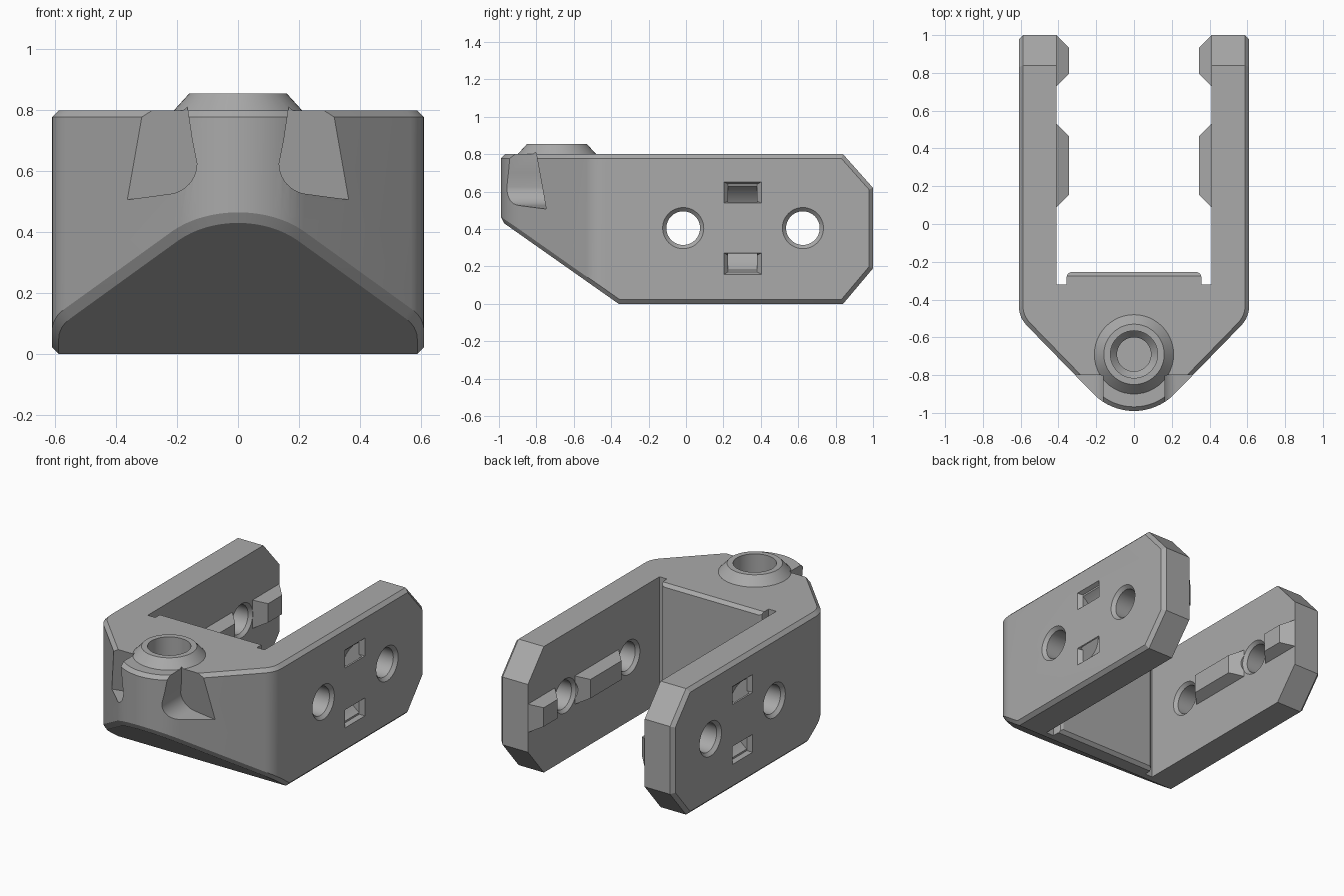
import bpy, bmesh
from math import sin, cos, pi, radians, sqrt

if "Cube" in bpy.data.objects:
    bpy.data.objects.remove(bpy.data.objects["Cube"], do_unlink=True)

grey = bpy.data.materials.new("neutral_grey")
grey.use_nodes = True
grey.diffuse_color = (0.4, 0.4, 0.4, 1)
grey.node_tree.nodes["Principled BSDF"].inputs["Base Color"].default_value = (0.4, 0.4, 0.4, 1)


def loft(name, rings):
    """Closed solid skinned through matching rings of points."""
    bm = bmesh.new()
    loops = [[bm.verts.new(p) for p in ring] for ring in rings]
    n = len(loops[0])
    for a, b in zip(loops, loops[1:]):
        for i in range(n):
            j = (i + 1) % n
            bm.faces.new((a[i], a[j], b[j], b[i]))
    bm.faces.new(loops[0])
    bm.faces.new(loops[-1])
    bmesh.ops.recalc_face_normals(bm, faces=bm.faces)
    mesh = bpy.data.meshes.new(name)
    bm.to_mesh(mesh)
    bm.free()
    mesh.materials.append(grey)
    obj = bpy.data.objects.new(name, mesh)
    bpy.context.collection.objects.link(obj)
    return obj


def along_x(pts, x):
    return [(x, y, z) for y, z in pts]


def along_z(pts, z):
    return [(x, y, z) for x, y in pts]


def arc(cx, cy, r, start, end, steps):
    angles = [radians(start + (end - start) * i / steps) for i in range(steps + 1)]
    return [(cx + r * cos(a), cy + r * sin(a)) for a in angles]


def circle(cx, cy, r, steps=48):
    return arc(cx, cy, r, 0, 360, steps)[:-1]


def rect(cy, cz, hy, hz):
    return [(cy - hy, cz - hz), (cy + hy, cz - hz), (cy + hy, cz + hz), (cy - hy, cz + hz)]


def combine(target, tool, operation):
    mod = target.modifiers.new("combine", "BOOLEAN")
    mod.operation = operation
    mod.solver = "EXACT"
    mod.object = tool
    bpy.context.view_layer.objects.active = target
    bpy.ops.object.modifier_apply(modifier=mod.name)
    bpy.data.objects.remove(tool, do_unlink=True)


NOSE_Y = -0.69
W = 0.61

# Plan outline with rounded nose and shoulders, trimmed by the side profile
shoulder_r = 0.15
shoulder_y = -0.495 + shoulder_r * (sqrt(2) - 1)
shoulder = arc(W - shoulder_r, shoulder_y, shoulder_r, -45, 0, 6)
right_half = arc(0, NOSE_Y, 0.3, -90, -45, 8)[1:] + shoulder + [(W, 1)]
outline = [(0, NOSE_Y - 0.3)] + right_half + [(-x, y) for x, y in reversed(right_half)]
body = loft("bracket_body", [along_z(outline, -0.1), along_z(outline, 0.8)])
profile = [(-1.2, 0.591), (-0.36, 0), (0.84, 0), (1, 0.19), (1, 0.62),
           (0.84, 0.8), (0.84, 0.9), (-1.2, 0.9)]
combine(body, loft("side_trim", [along_x(profile, -1), along_x(profile, 1)]), "INTERSECT")

# Chamfer the outer rim, leaving the crosswise edges sharp
bm = bmesh.new()
bm.from_mesh(body.data)
bmesh.ops.remove_doubles(bm, verts=bm.verts, dist=0.0005)
bmesh.ops.dissolve_limit(bm, angle_limit=radians(1), verts=bm.verts, edges=bm.edges)
rim = []
for e in bm.edges:
    d = e.verts[1].co - e.verts[0].co
    crosswise = abs(d.y) < 0.001 and abs(d.z) < 0.001
    if len(e.link_faces) == 2 and e.calc_face_angle() > radians(30) and not crosswise:
        rim.append(e)
bmesh.ops.bevel(bm, geom=rim, offset=0.022, offset_type="OFFSET", segments=1,
                profile=0.5, affect="EDGES", clamp_overlap=False)
bm.to_mesh(body.data)
bm.free()

# Gap between the arms, with a relief slot in each corner
half = [(0.335, -0.255), (0.35, -0.262), (0.357, -0.28), (0.357, -0.32), (0.41, -0.32), (0.41, 1.2)]
gap = half + [(-x, y) for x, y in reversed(half)]
combine(body, loft("arm_gap", [along_z(gap, -0.2), along_z(gap, 1)]), "DIFFERENCE")
for z, out in ((0.8, 0.05), (0, -0.05)):
    s = 1 if out > 0 else -1
    wedge = [(-0.275, z), (-0.275, z + out), (-0.2, z + out), (-0.2, z - s * 0.075)]
    combine(body, loft("web_chamfer", [along_x(wedge, -0.36), along_x(wedge, 0.36)]), "DIFFERENCE")

# Raised collar with a stepped blind bore
collar = [(0.21, 0.7), (0.21, 0.8), (0.16, 0.855)]
combine(body, loft("collar", [along_z(circle(0, NOSE_Y, r), z) for r, z in collar]), "UNION")
bore = [(0.09, 0.42), (0.09, 0.5), (0.125, 0.54), (0.125, 0.95)]
combine(body, loft("bore", [along_z(circle(0, NOSE_Y, r), z) for r, z in bore]), "DIFFERENCE")

for side in (1, -1):
    # Scooped recess beside the nose, with a sloping back
    scoop = [(0.165, 0.95), (0.165, 0.8), (0.15, 0.7)]
    scoop += arc(0.235, 0.625, 0.1, 180, 262, 10) + [(0.6, 0.475), (0.6, 0.95)]
    front = [(side * x, -1.2, z) for x, z in scoop]
    back = [(side * x, -0.8 + 0.18 * (0.8 - z), z) for x, z in scoop]
    combine(body, loft("nose_recess", [front, back]), "DIFFERENCE")

    # Tapered ribs on the inner face
    for y0, y1 in ((0.09, 0.53), (0.73, 1.0)):
        mid, hy = (y0 + y1) / 2, (y1 - y0) / 2
        base, top = rect(mid, 0.405, hy, 0.09), rect(mid, 0.405, hy - 0.065, 0.06)
        rings = [along_x(p, side * x) for p, x in ((base, 0.45), (base, 0.41), (top, 0.345))]
        combine(body, loft("rib", rings), "UNION")

    # Countersunk cross holes
    for y in (-0.015, 0.625):
        steps = [(0.65, 0.11), (W, 0.11), (0.59, 0.09), (0.43, 0.09), (0.41, 0.108), (0.3, 0.108)]
        rings = [along_x(circle(y, 0.405, r), side * x) for x, r in steps]
        combine(body, loft("cross_hole", rings), "DIFFERENCE")

    # Curved strap channel with flared mouths
    cx = W + 0.125
    curve = arc(cx, 0.405, 0.27, 100, 260, 24) + arc(cx, 0.405, 0.19, 260, 100, 24)
    rings = [[(side * x, y, z) for x, z in curve] for y in (0.225, 0.38)]
    combine(body, loft("strap_channel", rings), "DIFFERENCE")
    for z in (0.595, 0.215):
        mouth, throat = rect(0.3025, z, 0.1, 0.057), rect(0.3025, z, 0.078, 0.045)
        rings = [along_x(p, side * x) for p, x in ((mouth, 0.65), (mouth, W), (throat, 0.585))]
        combine(body, loft("strap_mouth", rings), "DIFFERENCE")

# Smooth curved walls while keeping edges crisp
bpy.ops.object.select_all(action="DESELECT")
body.select_set(True)
bpy.context.view_layer.objects.active = body
bpy.ops.object.shade_smooth_by_angle(angle=radians(25))
